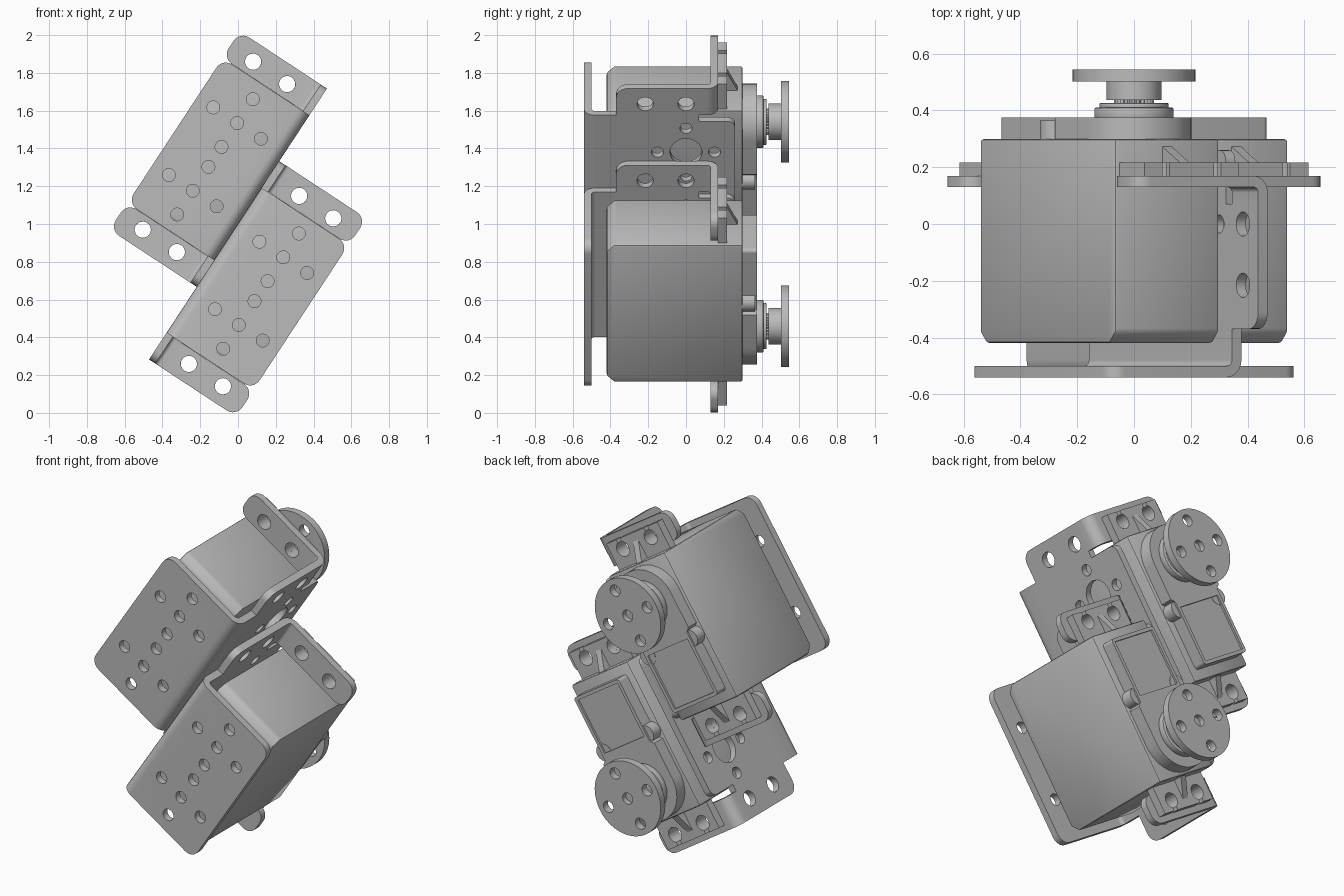
import bpy, bmesh, math
from mathutils import Matrix, Vector

old = bpy.data.objects.get("Cube")
if old:
    bpy.data.objects.remove(old, do_unlink=True)

grey = bpy.data.materials.new("plain grey")
grey.use_nodes = True
GREY = (0.5, 0.5, 0.5, 1)
grey.diffuse_color = GREY
grey.node_tree.nodes["Principled BSDF"].inputs["Base Color"].default_value = GREY

TILT = math.radians(33.3)
OFFSET = Matrix.Translation((-0.297, 0, 0.23))
PARTS = []


def place(axis, p, q, d):
    """Point from two outline coordinates and a depth along the axis."""
    return {"X": (d, p, q), "Y": (p, d, q), "Z": (p, q, d)}[axis]


def fillet(outline, steps=6):
    """Round the corners of a list of (p, q, radius)."""
    pts = []
    for i, (p, q, r) in enumerate(outline):
        c = Vector((p, q))
        if not r:
            pts.append(c)
            continue
        a = (Vector(outline[i - 1][:2]) - c).normalized()
        b = (Vector(outline[(i + 1) % len(outline)][:2]) - c).normalized()
        half = a.angle(b) / 2
        mid = c + (a + b).normalized() * r / math.sin(half)
        s, e = [c + k * r / math.tan(half) - mid for k in (a, b)]
        turn = s.angle_signed(e)
        for j in range(steps + 1):
            t = -turn * j / steps
            pts.append(mid + Vector((s.x * math.cos(t) - s.y * math.sin(t),
                                     s.x * math.sin(t) + s.y * math.cos(t))))
    return pts


def add_prism(bm, axis, pts, a, b):
    n = len(pts)
    lo = [bm.verts.new(place(axis, p, q, a)) for p, q in pts]
    hi = [bm.verts.new(place(axis, p, q, b)) for p, q in pts]
    faces = [bm.faces.new(lo), bm.faces.new(hi)]
    for i in range(n):
        j = (i + 1) % n
        faces.append(bm.faces.new((lo[i], lo[j], hi[j], hi[i])))
    bmesh.ops.recalc_face_normals(bm, faces=faces)


def circle(p, q, r, n=24):
    return [(p + r * math.cos(math.tau * i / n), q + r * math.sin(math.tau * i / n))
            for i in range(n)]


def rect(p0, q0, p1, q1):
    return [(p0, q0), (p1, q0), (p1, q1), (p0, q1)]


def to_object(name, bm):
    me = bpy.data.meshes.new(name)
    bm.to_mesh(me)
    bm.free()
    ob = bpy.data.objects.new(name, me)
    bpy.context.scene.collection.objects.link(ob)
    me.materials.append(grey)
    return ob


def bake(ob):
    bpy.context.view_layer.update()
    dg = bpy.context.evaluated_depsgraph_get()
    me = bpy.data.meshes.new_from_object(ob.evaluated_get(dg))
    ob.modifiers.clear()
    ob.data = me


def part(name, axis, shapes, cuts=(), corner=None, soft=0):
    """shapes and cuts hold (outline, start, end); corner rounds the free plate corners."""
    bm = bmesh.new()
    for s in shapes:
        add_prism(bm, axis, *s)
    if corner:
        edges = [e for e in bm.edges if all(v.co.x < corner for v in e.verts)
                 and abs(e.verts[0].co.y - e.verts[1].co.y) > 0.01]
        bmesh.ops.bevel(bm, geom=edges, offset=0.06, segments=6, profile=0.5, affect="EDGES")
    ob = to_object(name, bm)
    if cuts:
        cb = bmesh.new()
        for c_axis, pts, a, b in cuts:
            add_prism(cb, c_axis, pts, a, b)
        cutter = to_object("cutter", cb)
        cutter.hide_render = True
        mod = ob.modifiers.new("holes", "BOOLEAN")
        mod.operation, mod.solver, mod.object = "DIFFERENCE", "EXACT", cutter
        bake(ob)
        bpy.data.objects.remove(cutter, do_unlink=True)
    if soft:
        mod = ob.modifiers.new("soft edges", "BEVEL")
        mod.width, mod.segments, mod.limit_method = soft, 2, "ANGLE"
        bake(ob)
    PARTS.append(ob)


# Bracket front plate with its bend and hole rosettes
profile = fillet([(-0.253, -0.54, 0), (0.297, -0.54, 0.06), (0.297, -0.37, 0),
                  (0.257, -0.37, 0), (0.257, -0.50, 0.02), (-0.253, -0.50, 0)])
R = 0.151
rosette = [(0, 0), (R, 0), (-R, 0), (0, R), (0, -R)]
holes = [("Y", circle(p, s * 0.214 + q, 0.034), -0.6, -0.45)
         for s in (-1, 1) for p, q in rosette]
part("bracket_front", "Z", [(profile, -0.459, 0.459)], holes, corner=-0.25)

# Bracket side plate with end tabs
half = [(-0.37, 0.459, 0), (-0.37, 0.628, 0.06), (0.07, 0.628, 0),
        (0.07, 0.42, 0), (0.26, 0.42, 0.04)]
outline = fillet(half + [(p, -q, r) for p, q, r in reversed(half)])
holes = [("X", circle(p, s * 0.225 + q, 0.085 if (p, q, s) == (0, 0, 1) else 0.032), 0.2, 0.35)
         for s in (-1, 1) for p, q in rosette]
holes += [("X", circle(p, s * 0.53, 0.043), 0.2, 0.35) for s in (-1, 1) for p in (0, -0.216)]
part("bracket_side", "X", [(outline, 0.257, 0.297)], holes)

# Bracket mounting ears
ear = fillet([(0.297, 0.07, 0), (0.297, 0.17, 0.06), (-0.255, 0.17, 0),
              (-0.255, 0.13, 0), (0.257, 0.13, 0.02), (0.257, 0.07, 0)])
ear_holes = [("Y", circle(p, s * 0.532, 0.043), 0.1, 0.25) for s in (-1, 1) for p in (-0.108, 0.108)]
part("bracket_ears", "Z", [(ear, 0.46, 0.628), (ear, -0.628, -0.46)], ear_holes, corner=-0.25)

# Motor case with chamfered front ends
case = [(-0.42, -0.395), (-0.38, -0.435), (0.30, -0.435),
        (0.30, 0.435), (-0.38, 0.435), (-0.42, 0.395)]
part("motor_case", "X", [(case, -0.22, 0.22)], soft=0.012)

# Motor mounting lugs with open slots, and their ribs
lugs = [(rect(-0.2, s * 0.43, 0.2, s * 0.593), 0.17, 0.217) for s in (-1, 1)]
slots = [("Y", rect(p - 0.014, s * 0.54, p + 0.014, s * 0.65), 0.1, 0.25)
         for s in (-1, 1) for p in (-0.108, 0.108)]
part("motor_lugs", "Y", lugs, ear_holes)
part_cut = PARTS.pop()
bpy.data.objects.remove(part_cut, do_unlink=True)
keyholes = [("Y", [(p + 0.043 * math.sin(t), s * (0.532 - 0.043 * math.cos(t)))
                   for t in [math.radians(a) for a in range(-160, 161, 16)]]
             + [(p + 0.014, s * 0.65), (p - 0.014, s * 0.65)], 0.1, 0.25)
            for s in (-1, 1) for p in (-0.108, 0.108)]
part("motor_lugs", "Y", lugs, keyholes)
part("lug_ribs", "X", [([(0.21, s * 0.43), (0.21, s * 0.56), (0.275, s * 0.43)], -0.02, 0.02)
                       for s in (-1, 1)])

# Gear housing with recessed lid and side bumps
housing = fillet([(-0.2, 0.42, 0.19), (0.2, 0.42, 0.19), (0.2, 0.02, 0), (0.175, 0, 0),
                  (0.175, -0.375, 0.02), (-0.175, -0.375, 0.02), (-0.175, 0, 0), (-0.2, 0.02, 0)], 10)
part("gear_housing", "Y", [(housing, 0.29, 0.375)],
     [("Y", rect(-0.155, -0.355, 0.155, -0.035), 0.363, 0.4)])
part("housing_bumps", "Y", [(circle(s * 0.165, -0.04, 0.05), 0.29, 0.365) for s in (-1, 1)])

# Output boss, splined shaft and horn
part("output_boss", "Y", [(circle(0, 0.222, 0.14, 48), 0.37, 0.41),
                          (circle(0, 0.222, 0.122, 48), 0.405, 0.427)], soft=0.006)
teeth = [(r * math.cos(math.tau * i / 50), 0.222 + r * math.sin(math.tau * i / 50))
         for i in range(50) for r in [0.07 if i % 2 else 0.063]]
part("output_shaft", "Y", [(teeth, 0.42, 0.45)])
part("horn_hub", "Y", [(circle(0, 0.222, 0.097, 48), 0.437, 0.505)])
part("horn_disc", "Y", [(circle(0, 0.222, 0.216, 64), 0.502, 0.545)],
     [("Y", circle(p, 0.222 + q, 0.033), 0.514 if (p, q) == (0, 0) else 0.48, 0.6)
      for p, q in rosette])

# Shade, place the upper unit, and add the lower one turned half round
for ob in PARTS:
    for f in ob.data.polygons:
        f.use_smooth = True
    ob.data.set_sharp_from_angle(angle=math.radians(30))
    base = ob.name
    for prefix, turn in (("upper_", 0), ("lower_", math.pi)):
        unit = ob if not turn else ob.copy()
        if turn:
            bpy.context.scene.collection.objects.link(unit)
        unit.name = prefix + base
        unit.matrix_world = Matrix.Translation((0, 0, 1)) @ Matrix.Rotation(TILT + turn, 4, "Y") @ OFFSET
